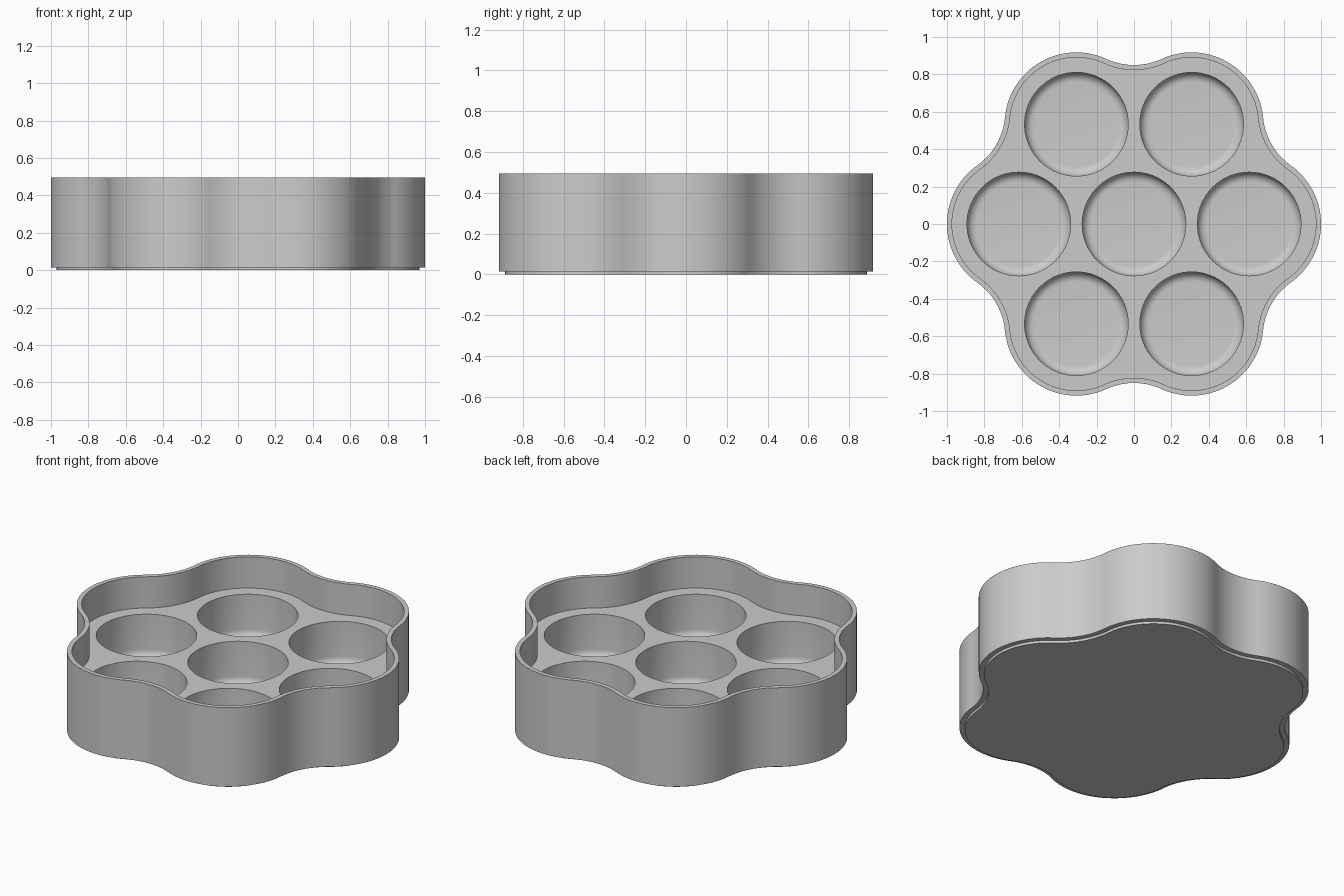
import bpy, bmesh
from math import sin, cos, pi, radians, atan2, hypot

if "Cube" in bpy.data.objects:
    bpy.data.objects.remove(bpy.data.objects["Cube"], do_unlink=True)

RING = 0.616        # distance of the outer pockets from the centre
LOBE = 0.384        # radius of each outer lobe
VALLEY = 1.208      # distance of the concave arc centres
VALLEY_R = 0.358    # radius of the concave arcs
HEIGHT, DECK, FOOT, FLOOR = 0.495, 0.305, 0.015, 0.042
POCKET_R, FILLET = 0.277, 0.05


def outline(inset):
    """Six-lobed outline made of tangent convex and concave arcs."""
    half = atan2(VALLEY * sin(pi / 6), VALLEY * cos(pi / 6) - RING)
    turn = half - pi / 6
    points = []
    for k in range(6):
        a = k * pi / 3
        arcs = ((RING, a, LOBE - inset, a - half, a + half, 28),
                (VALLEY, a + pi / 6, VALLEY_R + inset,
                 a + pi + half, a + pi + pi / 3 - half, 12))
        for dist, direction, r, start, end, steps in arcs:
            for i in range(steps):
                t = start + (end - start) * i / steps
                points.append((dist * cos(direction) + r * cos(t),
                               dist * sin(direction) + r * sin(t)))
    return points


def circle(cx, cy, r, steps=72):
    return [(cx + r * cos(2 * pi * i / steps), cy + r * sin(2 * pi * i / steps))
            for i in range(steps)]


def loft(bm, rings):
    """Join (points, z) rings with quads and return the vertex loops."""
    loops = [[bm.verts.new((x, y, z)) for x, y in pts] for pts, z in rings]
    for low, high in zip(loops, loops[1:]):
        n = len(low)
        for i in range(n):
            j = (i + 1) % n
            bm.faces.new((low[i], low[j], high[j], high[i]))
    return loops


def loop_edges(bm, loop):
    return [bm.edges.get((v, loop[i - 1])) for i, v in enumerate(loop)]


bm = bmesh.new()

# Stepped foot, outer wall, rim and inner wall down to the deck
shell = loft(bm, [(outline(o), z) for o, z in (
    (0.03, 0), (0.03, FOOT), (0, FOOT), (0, HEIGHT), (0.027, HEIGHT), (0.027, DECK))])
bm.faces.new(shell[0][::-1])
deck_edges = loop_edges(bm, shell[-1])

# Seven round pockets with filleted floors
centres = [(0, 0)] + [(RING * cos(k * pi / 3), RING * sin(k * pi / 3)) for k in range(6)]
profile = [(POCKET_R, DECK)]
for i in range(9):
    t = radians(90) * i / 8
    profile.append((POCKET_R - FILLET * (1 - cos(t)), FLOOR + FILLET * (1 - sin(t))))
for cx, cy in centres:
    pocket = loft(bm, [(circle(cx, cy, r), z) for r, z in profile])
    bm.faces.new(pocket[-1])
    deck_edges += loop_edges(bm, pocket[0])

# Deck surface around the pockets
bmesh.ops.triangle_fill(bm, edges=deck_edges, use_beauty=True, normal=(0, 0, 1))
bmesh.ops.recalc_face_normals(bm, faces=bm.faces)

mesh = bpy.data.meshes.new("pocket_tray")
bm.to_mesh(mesh)
bm.free()
tray = bpy.data.objects.new("pocket_tray", mesh)
bpy.context.collection.objects.link(tray)

# Plain grey plastic
grey = bpy.data.materials.new("light_grey")
grey.use_nodes = True
colour = (0.6, 0.6, 0.6, 1)
grey.diffuse_color = colour
grey.node_tree.nodes["Principled BSDF"].inputs["Base Color"].default_value = colour
mesh.materials.append(grey)

bpy.ops.object.select_all(action='DESELECT')
tray.select_set(True)
bpy.context.view_layer.objects.active = tray
bpy.ops.object.shade_smooth_by_angle(angle=radians(30))
